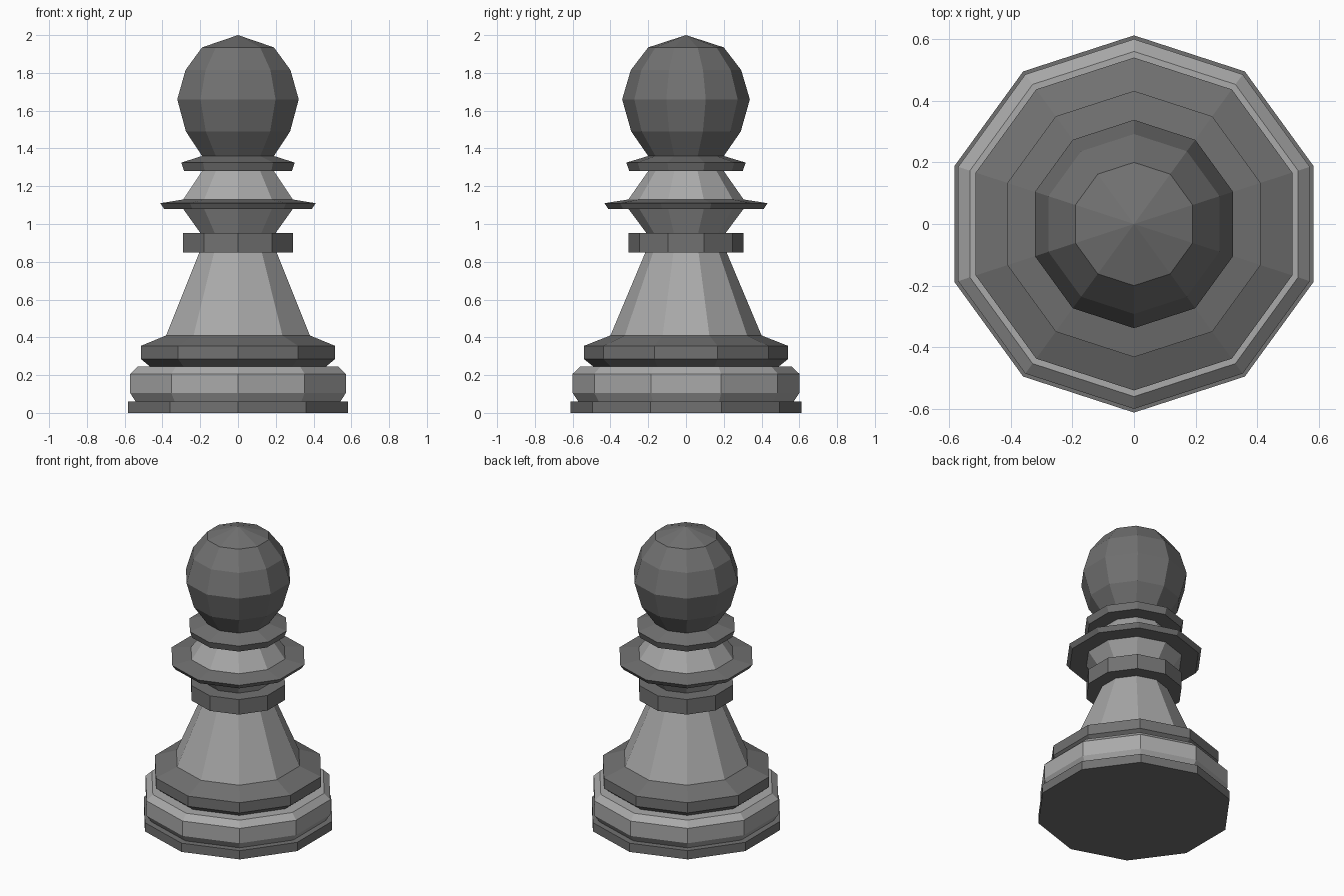
import bpy
import bmesh
from math import cos, sin, tau, pi

cube = bpy.data.objects.get("Cube")
if cube:
    bpy.data.objects.remove(cube, do_unlink=True)

SIDES = 10


def material(name, grey):
    mat = bpy.data.materials.new(name)
    mat.use_nodes = True
    colour = (grey, grey, grey, 1)
    mat.diffuse_color = colour
    mat.node_tree.nodes["Principled BSDF"].inputs["Base Color"].default_value = colour
    return mat


dark = material("dark grey", 0.165)
light = material("light grey", 0.40)


def turned(name, mat, profile):
    """Turn a (radius, height) profile into a flat-sided solid, corners on the y axis."""
    bm = bmesh.new()
    rings = []
    for r, z in profile:
        if r == 0:
            rings.append([bm.verts.new((0, 0, z))] * SIDES)
        else:
            angles = [tau * i / SIDES - pi / 2 for i in range(SIDES)]
            rings.append([bm.verts.new((r * cos(a), r * sin(a), z)) for a in angles])
    for low, high in zip(rings, rings[1:]):
        for i in range(SIDES):
            j = (i + 1) % SIDES
            corners = dict.fromkeys((low[i], low[j], high[j], high[i]))
            bm.faces.new(list(corners))
    # Flat caps close open ends
    if profile[0][0]:
        bm.faces.new(rings[0][::-1])
    if profile[-1][0]:
        bm.faces.new(rings[-1])
    bmesh.ops.recalc_face_normals(bm, faces=bm.faces)
    mesh = bpy.data.meshes.new(name)
    bm.to_mesh(mesh)
    bm.free()
    mesh.materials.append(mat)
    obj = bpy.data.objects.new(name, mesh)
    bpy.context.collection.objects.link(obj)
    return obj


# Stepped base
turned("foot", dark, [(0.612, 0), (0.612, 0.06)])
turned("base_ring", light, [(0.57, 0.06), (0.60, 0.105), (0.60, 0.207), (0.56, 0.245)])
turned("base_shoulder", dark, [(0.49, 0.245), (0.54, 0.285), (0.54, 0.355), (0.40, 0.41)])

# Tapered body and collar
turned("body", light, [(0.40, 0.41), (0.215, 0.85)])
turned("collar", dark, [(0.305, 0.85), (0.305, 0.953)])

# Neck with two thin discs
turned("lower_neck", light, [(0.21, 0.953), (0.305, 1.08)])
turned("wide_disc", dark, [(0.412, 1.08), (0.432, 1.11), (0.305, 1.13)])
turned("upper_neck", light, [(0.305, 1.13), (0.20, 1.28)])
turned("small_disc", dark, [(0.30, 1.28), (0.316, 1.325), (0.20, 1.36)])

# Faceted head
turned("head", dark, [(0.20, 1.36), (0.29, 1.49), (0.338, 1.66),
                      (0.292, 1.815), (0.20, 1.935), (0, 2)])
